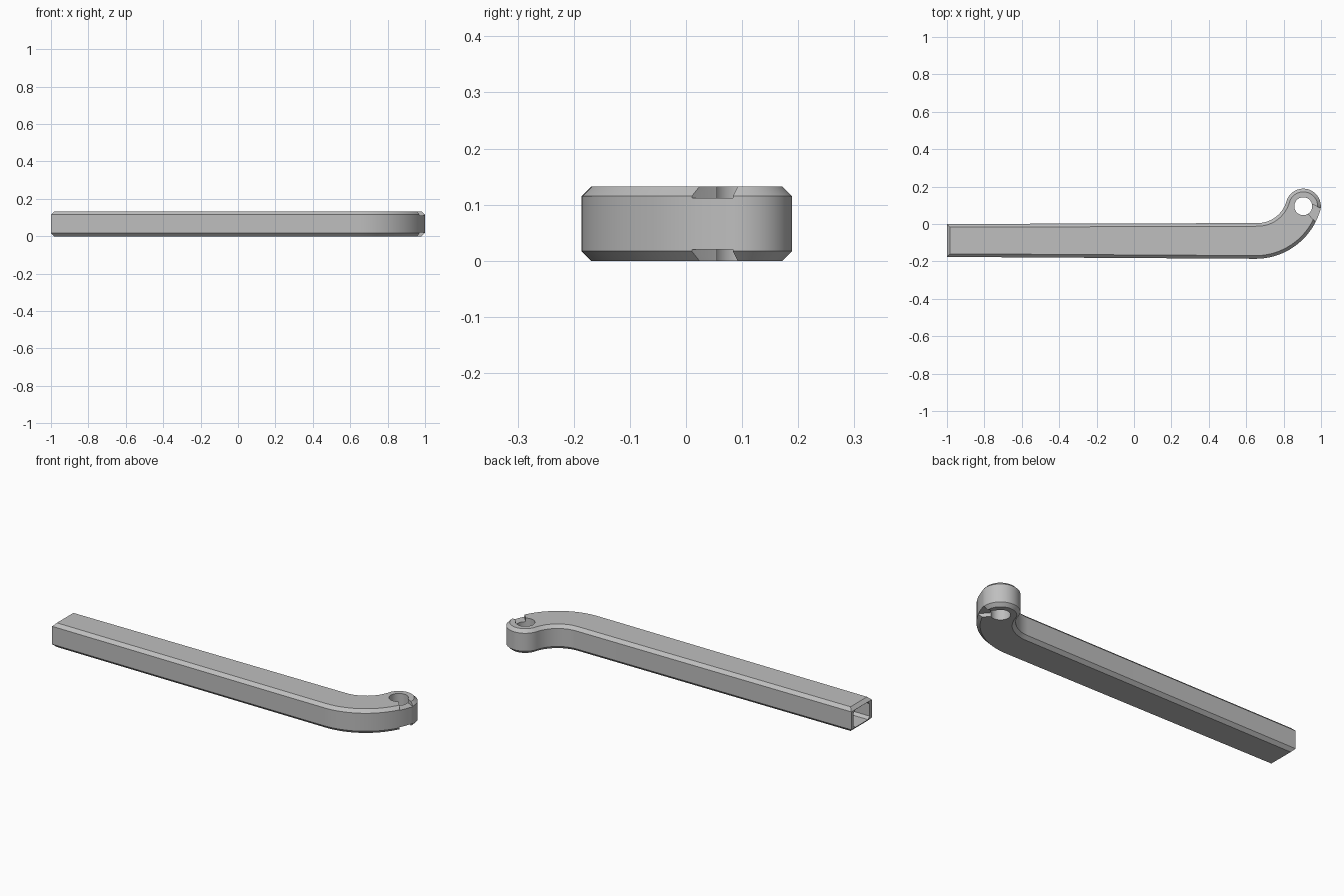
import bpy, bmesh, math

if "Cube" in bpy.data.objects:
    bpy.data.objects.remove(bpy.data.objects["Cube"], do_unlink=True)

HEIGHT, CHAMFER = 0.132, 0.017
HOOK, HOOK_R, HOLE_R = (0.905, 0.095), 0.094, 0.048

grey = bpy.data.materials.new("plain grey")
grey.use_nodes = True
grey.diffuse_color = (0.52, 0.52, 0.52, 1)
grey.node_tree.nodes["Principled BSDF"].inputs["Base Color"].default_value = grey.diffuse_color


def arc(center, radius, start, end, steps):
    angles = [math.radians(start + (end - start) * i / steps) for i in range(steps + 1)]
    return [(center[0] + radius * math.cos(a), center[1] + radius * math.sin(a)) for a in angles]


def prism(name, outline, bottom, top, chamfer=0.0):
    """Extrude a flat outline upward, optionally chamfering its top and bottom rims."""
    bm = bmesh.new()
    face = bm.faces.new([bm.verts.new((x, y, bottom)) for x, y in outline])
    result = bmesh.ops.extrude_face_region(bm, geom=[face])
    moved = [v for v in result["geom"] if isinstance(v, bmesh.types.BMVert)]
    bmesh.ops.translate(bm, verts=moved, vec=(0, 0, top - bottom))
    bmesh.ops.recalc_face_normals(bm, faces=bm.faces)
    if chamfer:
        rims = [e for e in bm.edges if abs(e.verts[0].co.z - e.verts[1].co.z) < 1e-5]
        bmesh.ops.bevel(bm, geom=rims, offset=chamfer, segments=1, affect='EDGES')
    mesh = bpy.data.meshes.new(name)
    bm.to_mesh(mesh)
    bm.free()
    obj = bpy.data.objects.new(name, mesh)
    bpy.context.collection.objects.link(obj)
    mesh.materials.append(grey)
    return obj


def cut(target, cutter):
    cutter.hide_render = True
    mod = target.modifiers.new("cut", 'BOOLEAN')
    mod.operation, mod.solver, mod.object = 'DIFFERENCE', 'EXACT', cutter
    bpy.context.view_layer.objects.active = target
    bpy.ops.object.modifier_apply(modifier=mod.name)
    bpy.data.objects.remove(cutter, do_unlink=True)


# Bar that sweeps into a rounded eye
outline = [(-1, 0), (-1, -0.176)]
outline += arc((0.65, 0.174), 0.36, -90, -17, 24)
outline += arc(HOOK, HOOK_R, -17, 164, 32)[1:]
outline += arc((0.661, 0.165), 0.16, -16, -90, 18)[1:]
handle = prism("curved_handle", outline, 0, HEIGHT, CHAMFER)

# Through hole in the eye
cut(handle, prism("eye_hole", arc(HOOK, HOLE_R, 0, 350, 35), -0.1, 0.3))

# Flared shallow grooves from the hole to the rim, above and below
groove = [HOOK, (0.935, 0.05), (0.985, -0.006), (1.03, 0.068), (0.945, 0.11)]
for bottom, top in ((0.112, 0.2), (-0.1, 0.02)):
    cut(handle, prism("rim_groove", groove, bottom, top))

# Hollow socket in the straight end
socket = [(-1.1, -0.157), (0.55, -0.157), (0.55, -0.019), (-1.1, -0.019)]
cut(handle, prism("end_socket", socket, 0.018, HEIGHT - 0.018, 0.014))

bpy.ops.object.select_all(action='DESELECT')
handle.select_set(True)
bpy.context.view_layer.objects.active = handle
bpy.ops.object.shade_smooth_by_angle(angle=math.radians(30))
